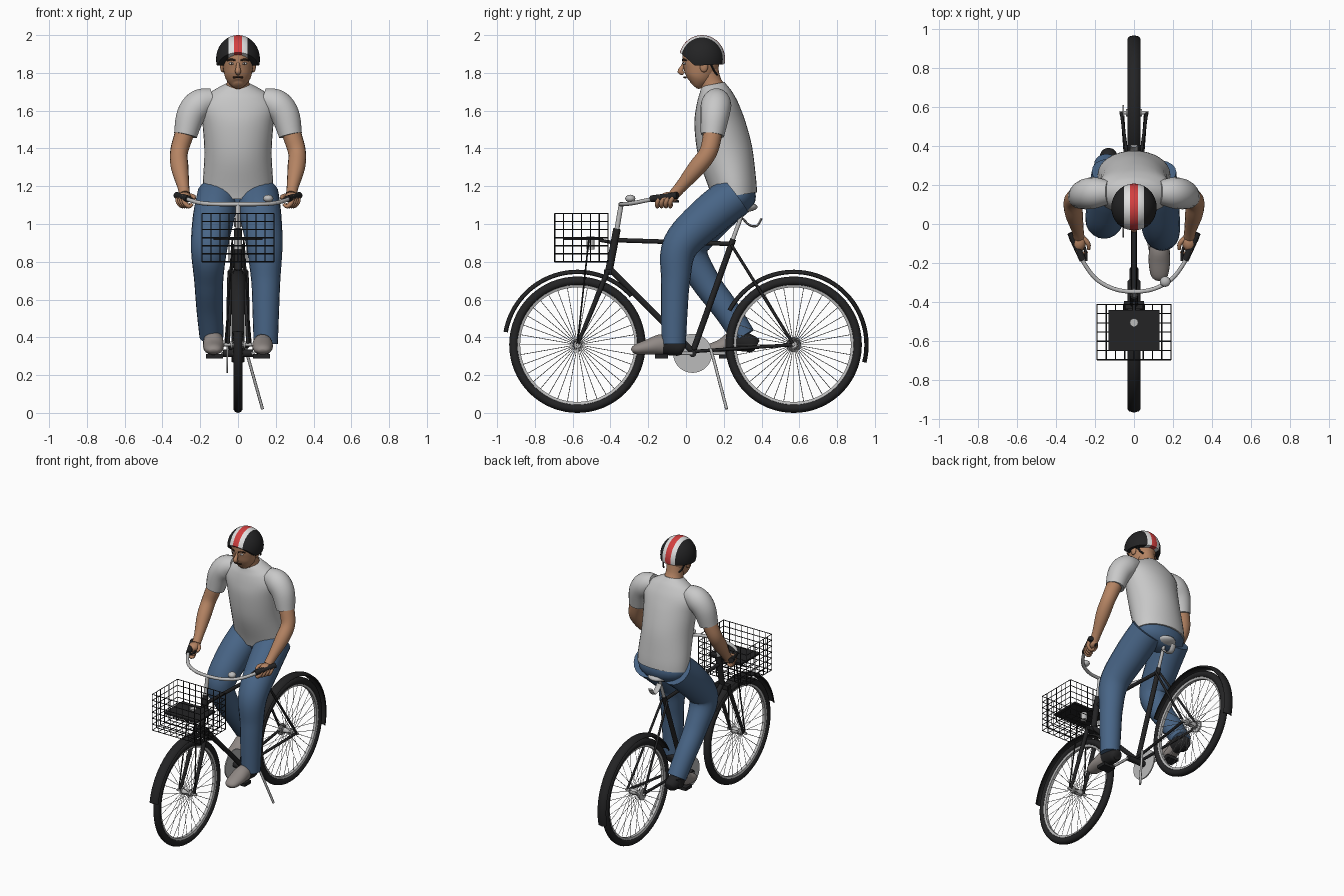
import bpy, bmesh, math
from mathutils import Vector as V, Matrix as M

if "Cube" in bpy.data.objects:
    bpy.data.objects.remove(bpy.data.objects["Cube"])

def mat(name, r, g, b):
    m = bpy.data.materials.new(name)
    m.diffuse_color = (r, g, b, 1)
    m.use_nodes = True
    m.node_tree.nodes["Principled BSDF"].inputs["Base Color"].default_value = m.diffuse_color
    return m

BLACK = mat("black", .017, .017, .018)
METAL = mat("metal", .5, .5, .5)
SHIRT = mat("shirt_grey", .58, .58, .58)
SKIN = mat("skin", .46, .23, .125)
JEANS = mat("denim_blue", .065, .13, .24)
SHOE = mat("shoe_grey", .28, .25, .235)
RED = mat("red", .65, .05, .05)
WHITE = mat("white", .75, .75, .75)
BROWN = mat("dark_brown", .04, .02, .012)

def finish(bm, name, mats, rule=None, angle=50):
    bmesh.ops.recalc_face_normals(bm, faces=bm.faces)
    me = bpy.data.meshes.new(name)
    for m in (mats if isinstance(mats, list) else [mats]):
        me.materials.append(m)
    if rule:
        for f in bm.faces:
            f.material_index = rule(f.calc_center_median())
    bm.to_mesh(me)
    bm.free()
    me.shade_smooth()
    me.set_sharp_from_angle(angle=math.radians(angle))
    ob = bpy.data.objects.new(name, me)
    bpy.context.collection.objects.link(ob)
    return ob

def catmull(vals, steps):
    out = []
    for i in range(len(vals) - 1):
        a, b, c, d = vals[max(i-1, 0)], vals[i], vals[i+1], vals[min(i+2, len(vals)-1)]
        for k in range(steps):
            t = k / steps
            out.append(.5 * (2*b + (c-a)*t + (2*a-5*b+4*c-d)*t*t + (3*b-a-3*c+d)*t**3))
    return out + [vals[-1]]

def add_tube(bm, pts, radii, n=12, steps=1, ref=(1, 0, 0)):
    pts = [V(p) for p in pts]
    if not isinstance(radii, list):
        radii = [radii] * len(pts)
    rad = [V(r) if isinstance(r, tuple) else V((r, r)) for r in radii]
    pts, rad, ref = catmull(pts, steps), catmull(rad, steps), V(ref)
    rings = []
    for i, p in enumerate(pts):
        t = (pts[min(i+1, len(pts)-1)] - pts[max(i-1, 0)]).normalized()
        r0 = ref if abs(ref.dot(t)) < .95 else V((ref.z, ref.x, ref.y))
        u = (r0 - t * r0.dot(t)).normalized()
        v = t.cross(u)
        rings.append([bm.verts.new(p + u*rad[i].x*math.cos(2*math.pi*k/n) + v*rad[i].y*math.sin(2*math.pi*k/n))
                      for k in range(n)])
    for a, b in zip(rings, rings[1:]):
        for k in range(n):
            bm.faces.new((a[k], a[(k+1) % n], b[(k+1) % n], b[k]))
    bm.faces.new(rings[0])
    bm.faces.new(rings[-1])

def tube(name, pts, radii, m, n=12, steps=1, ref=(1, 0, 0), rule=None):
    bm = bmesh.new()
    add_tube(bm, pts, radii, n, steps, ref)
    return finish(bm, name, m, rule)

def wires(name, segs, r, m):
    bm = bmesh.new()
    for a, b in segs:
        add_tube(bm, [a, b], r, 4)
    return finish(bm, name, m, angle=100)

def ball(name, c, s, m):
    bm = bmesh.new()
    bmesh.ops.create_uvsphere(bm, u_segments=20, v_segments=12, radius=1, matrix=M.LocRotScale(V(c), None, V(s)))
    return finish(bm, name, m)

def box(name, c, s, m):
    bm = bmesh.new()
    bmesh.ops.create_cube(bm, size=1, matrix=M.LocRotScale(V(c), None, V(s)))
    return finish(bm, name, m)

def ring(name, yc, prof, m, a0=0, a1=360, n=64):
    """Revolve a closed (radius, x) profile about a wheel axle."""
    bm = bmesh.new()
    full = a1 - a0 == 360
    rows = []
    for i in range(n if full else n + 1):
        a = math.radians(a0 + (a1 - a0) * i / n)
        rows.append([bm.verts.new((x, yc + r*math.cos(a), ZC + r*math.sin(a))) for r, x in prof])
    for i in range(n):
        p, q = rows[i], rows[(i+1) % len(rows)]
        for k in range(len(prof)):
            j = (k+1) % len(prof)
            bm.faces.new((p[k], p[j], q[j], q[k]))
    if not full:
        bm.faces.new(rows[0])
        bm.faces.new(rows[-1])
    return finish(bm, name, m)

# ---- wheels and fenders
ZC = .361
fender = [(.378, -.034), (.39, -.026), (.397, 0), (.39, .026), (.378, .034), (.374, .03), (.384, .022), (.389, 0), (.384, -.022), (.374, -.03)]
for tag, yc, a0, a1 in (("front", -.575, 42, 170), ("rear", .57, -14, 152)):
    ring(tag + "_tire", yc, [(.337 + .024*math.cos(k*math.pi/5), .025*math.sin(k*math.pi/5)) for k in range(10)], BLACK)
    ring(tag + "_rim", yc, [(.303, -.01), (.303, .01), (.324, .016), (.324, -.016)], METAL)
    ring(tag + "_fender", yc, fender, BLACK, a0, a1, 40)
    tube(tag + "_hub", [(-.04, yc, ZC), (.04, yc, ZC)], .019, METAL, 16, ref=(0, 0, 1))
    tube(tag + "_axle", [(-.075, yc, ZC), (.075, yc, ZC)], .009, METAL, 8, ref=(0, 0, 1))
    segs = []
    for k in range(36):
        a = 2 * math.pi * k / 36
        c, s = math.cos(a), math.sin(a)
        segs.append(((.03 * (-1)**k, yc + .018*c, ZC + .018*s), (0, yc + .305*c, ZC + .305*s)))
    wires(tag + "_spokes", segs, .0017, METAL)

# ---- frame
tube("head_tube", [(0, -.41, .74), (0, -.365, .975)], .02, BLACK)
tube("top_tube", [(0, -.385, .915), (0, .235, .895)], .012, BLACK)
tube("down_tube", [(0, -.405, .765), (0, .03, .33)], .016, BLACK)
tube("seat_tube", [(0, .035, .32), (0, .25, .92)], .016, BLACK)
tube("seat_post", [(0, .245, .91), (0, .3, 1.06)], .011, METAL)
box("fork_crown", (0, -.415, .745), (.1, .04, .03), BLACK)
for s in (-1, 1):
    tube("fork_blade", [(s*.042, -.415, .75), (s*.048, -.5, .54), (s*.052, -.575, ZC)], [.014, .013, .009], BLACK, 10, 4)
    tube("chain_stay", [(s*.02, .035, .325), (s*.06, .57, ZC)], .009, BLACK, 8)
    tube("seat_stay", [(s*.02, .24, .89), (s*.065, .57, ZC)], .008, BLACK, 8)
    tube("rack_leg", [(s*.03, -.515, .915), (s*.064, -.575, ZC)], .005, BLACK, 6)
ball("saddle", (0, .28, 1.09), (.08, .1, .03), METAL)
tube("saddle_loop", [(0, .3, 1.03), (0, .335, .995), (0, .375, .99), (0, .4, 1.03)], [(.02, .006)]*4, METAL, 8, 4)

# ---- drive train and stand
tube("chainring", [(-.06, .035, .315), (-.052, .035, .315)], .103, METAL, 40, ref=(0, 0, 1))
tube("rear_sprocket", [(-.06, .57, ZC), (-.05, .57, ZC)], .04, METAL, 20, ref=(0, 0, 1))
tube("bottom_bracket", [(-.08, .035, .315), (.08, .035, .315)], .02, BLACK, ref=(0, 0, 1))
for s, y, z in ((1, -.13, .315), (-1, .21, .315)):
    tube("crank", [(s*.075, .035, .315), (s*.08, y, z)], .009, METAL, 8)
    box("pedal", (s*.125, y, z - .015), (.09, .07, .022), BLACK)
tube("kickstand", [(.04, .13, .34), (.06, .15, .27), (.13, .215, .02)], .008, METAL, 8)

# ---- handlebar
half = [(.1, -.333, 1.105), (.19, -.285, 1.11), (.25, -.21, 1.125), (.285, -.14, 1.14)]
tube("stem", [(0, -.367, .965), (0, -.343, 1.105)], .013, METAL)
tube("handlebar", [(-x, y, z) for x, y, z in half[::-1]] + [(0, -.347, 1.105)] + half, .011, METAL, 10, 5, (0, 0, 1))
ball("bell", (.16, -.295, 1.135), (.027, .027, .02), METAL)
for s in (-1, 1):
    tube("grip", [(s*.262, -.185, 1.133), (s*.325, -.045, 1.152)], .018, BLACK, 12, ref=(0, 0, 1))
    tube("brake_lever", [(s*.245, -.19, 1.13), (s*.25, -.13, 1.125), (s*.285, -.04, 1.12)], .007, BLACK, 8, 3, (0, 0, 1))

# ---- basket, rack plate and lamp
X, Y0, Y1, Z0, Z1 = .19, -.695, -.412, .8, 1.055
segs = []
for i in range(9):
    x = -X + 2*X*i/8
    segs += [((x, y, Z0), (x, y, Z1)) for y in (Y0, Y1)] + [((x, Y0, Z0), (x, Y1, Z0))]
for i in range(7):
    y, z = Y0 + (Y1-Y0)*i/6, Z0 + (Z1-Z0)*i/6
    segs += [((x, y, Z0), (x, y, Z1)) for x in (-X, X)] + [((-X, y, Z0), (X, y, Z0))]
    segs += [((-X, yy, z), (X, yy, z)) for yy in (Y0, Y1)] + [((xx, Y0, z), (xx, Y1, z)) for xx in (-X, X)]
wires("basket", segs, .003, BLACK)
box("rack_plate", (0, -.545, .92), (.26, .21, .012), BLACK)
tube("rack_bracket", [(0, -.46, .915), (0, -.38, .9)], .009, BLACK, 8)
tube("lamp", [(0, -.505, .865), (0, -.505, .935)], .022, METAL, 14)

# ---- legs and shoes
legs = {
    "right": [(.105, .26, 1.15), (.12, .12, 1.04), (.14, -.03, .885), (.147, -.055, .7), (.147, -.062, .53), (.147, -.065, .365)],
    "left": [(-.105, .26, 1.15), (-.13, .13, 1.03), (-.153, .02, .87), (-.155, .1, .7), (-.15, .21, .55), (-.14, .305, .405)]}
for side, pts in legs.items():
    tube(side + "_leg", pts, [.112, .11, .096, .077, .07, .064], JEANS, 20, 6)
for side, x, y, dz in (("right", .13, -.285, 0), ("left", -.13, .1, .02)):
    heel = y + .165
    tube(side + "_shoe", [(x, y, .325), (x, y+.02, .335), (x, y+.09, .35), (x, y+.165, .362+dz), (x, y+.25, .345+dz), (x, y+.275, .335+dz)],
         [(.02, .012), (.043, .027), (.055, .042), (.052, .056), (.046, .045), (.03, .03)],
         [SHOE, BLACK], 18, 4, rule=lambda c, h=heel: int(c.y > h))
    tube(side + "_ankle", [V(pts[-1]) - V((0, 0, .06)), pts[-1]], .045, BLACK)
ball("hips", (0, .262, 1.145), (.18, .108, .1), JEANS)

# ---- shirt
tube("shirt_body", [(0, .257, 1.15), (0, .245, 1.22), (0, .208, 1.38), (0, .178, 1.53), (0, .165, 1.62), (0, .155, 1.68), (0, .148, 1.715), (0, .143, 1.74)],
     [(.185, .12), (.186, .128), (.178, .145), (.188, .135), (.2, .115), (.165, .093), (.115, .075), (.068, .062)], SHIRT, 32, 4)
for s in (-1, 1):
    tube("sleeve", [(s*.13, .162, 1.66), (s*.2, .16, 1.635), (s*.25, .152, 1.575), (s*.278, .14, 1.47)],
         [.06, .08, .077, .062], SHIRT, 18, 5, (0, 1, 0))
    # ---- arms and hands
    tube("arm", [(s*.26, .15, 1.55), (s*.29, .138, 1.46), (s*.313, .115, 1.375), (s*.308, .055, 1.295), (s*.29, -.025, 1.2), (s*.283, -.065, 1.155)],
         [.05, .05, .047, .046, .032, .029], SKIN, 16, 5)
    ball("palm", (s*.282, -.09, 1.14), (.036, .048, .03), SKIN)
    for k in range(4):
        y, x = -.075 - .023*k, s*(.305 - .011*k)
        tube("finger", [(x + s*.015, y+.01, 1.15), (x + s*.012, y-.008, 1.115), (x - s*.012, y-.008, 1.093), (x - s*.03, y, 1.105)],
             [.012, .012, .011, .008], SKIN, 8, 3, (0, 1, 0))
    tube("thumb", [(s*.265, -.07, 1.15), (s*.235, -.1, 1.145), (s*.232, -.13, 1.13)], [.014, .012, .008], SKIN, 8, 3, (0, 0, 1))

# ---- head
tube("neck", [(0, .155, 1.69), (0, .13, 1.75), (0, .11, 1.83)], [.075, .059, .06], SKIN, 18, 4)
tube("head", [(0, .04, 1.732), (0, .05, 1.745), (0, .063, 1.775), (0, .075, 1.82), (0, .08, 1.87), (0, .085, 1.92), (0, .085, 1.96)],
     [(.022, .022), (.044, .047), (.067, .073), (.078, .091), (.082, .1), (.078, .1), (.05, .07)], SKIN, 28, 4)
tube("nose", [(0, -.008, 1.862), (0, -.02, 1.83), (0, -.03, 1.808), (0, -.012, 1.796)], [.007, .011, .016, .01], SKIN, 10, 3)
tube("mouth", [(-.026, -.001, 1.775), (0, -.011, 1.777), (.026, -.001, 1.775)], .0045, BROWN, 6, 3, (0, 0, 1))
for s in (-1, 1):
    ball("ear", (s*.083, .095, 1.835), (.012, .022, .032), SKIN)
    ball("eye", (s*.033, -.008, 1.85), (.014, .008, .007), WHITE)
    ball("pupil", (s*.033, -.0135, 1.85), (.005, .004, .006), BROWN)
    tube("brow", [(s*.014, -.018, 1.866), (s*.036, -.014, 1.871), (s*.058, .001, 1.866)], .005, BROWN, 6, 3, (0, 0, 1))
    tube("helmet_strap", [(s*.085, .13, 1.85), (s*.075, .15, 1.81), (s*.06, .165, 1.79)], .006, BLACK, 6, 3)

# ---- helmet with painted stripes
bm = bmesh.new()
bmesh.ops.create_uvsphere(bm, u_segments=40, v_segments=24, radius=1,
                          matrix=M.LocRotScale(V((0, .085, 1.873)), None, V((.116, .122, .127))))
def slice_at(co, no, cut=False):
    bmesh.ops.bisect_plane(bm, geom=bm.verts[:] + bm.edges[:] + bm.faces[:], plane_co=co, plane_no=no, clear_inner=cut)
slice_at((0, .085, 1.84), (0, -.05, 1), True)
bmesh.ops.holes_fill(bm, edges=[e for e in bm.edges if e.is_boundary])
slice_at((0, -.037, 1.912), (0, .66, .75), True)
bmesh.ops.holes_fill(bm, edges=[e for e in bm.edges if e.is_boundary])
for x in (-.05, -.021, .021, .05):
    slice_at((x, 0, 0), (1, 0, 0))
finish(bm, "helmet", [BLACK, WHITE, RED], lambda c: 2 if abs(c.x) < .021 else 1 if abs(c.x) < .05 else 0)
